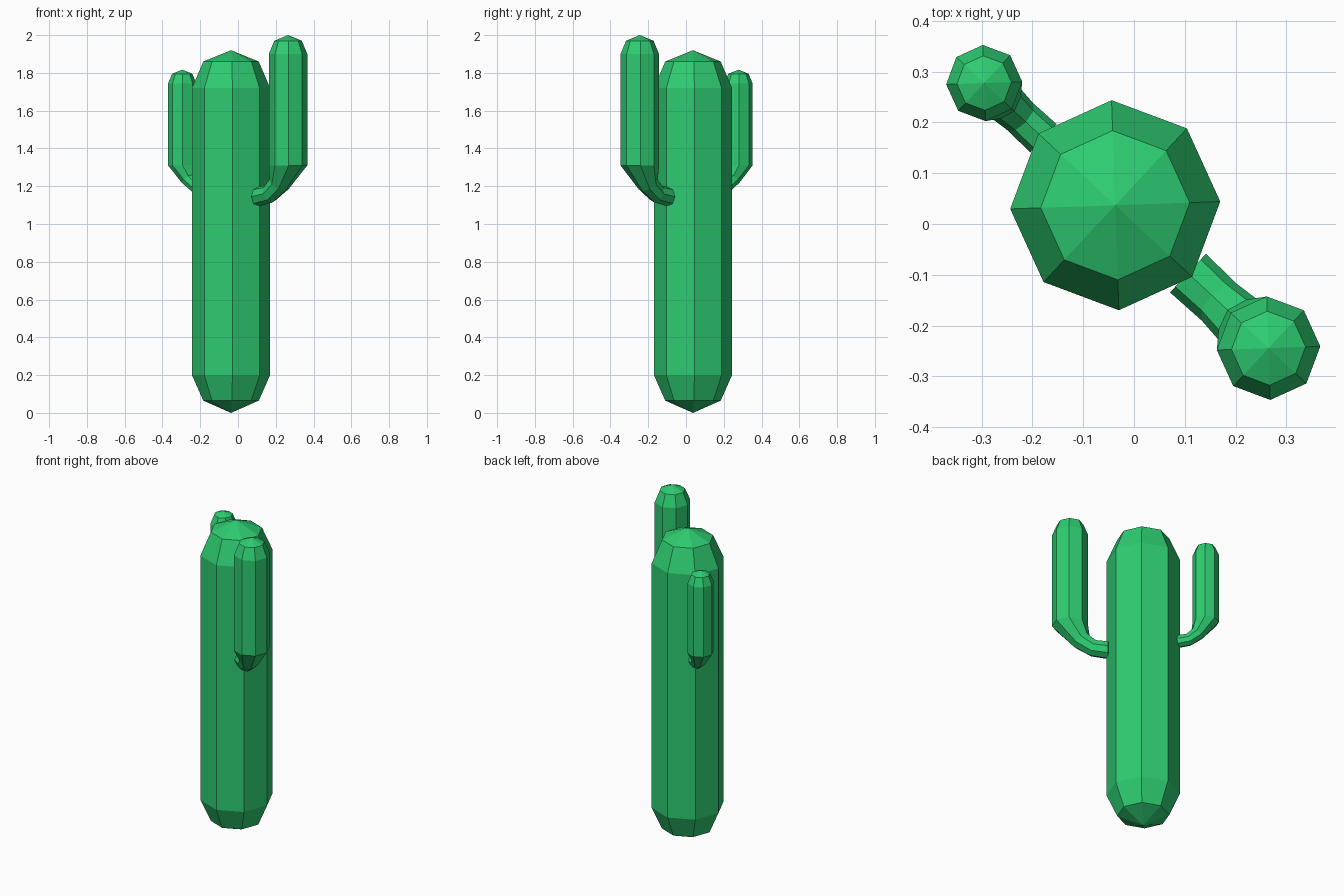
import bpy
import bmesh
from math import cos, sin, pi, radians
from mathutils import Vector

SIDES = 8
CENTRE = Vector((-0.037, 0.037, 0))
TWIST = radians(2)

old = bpy.data.objects.get("Cube")
if old:
    bpy.data.objects.remove(old, do_unlink=True)

green = bpy.data.materials.new("cactus green")
green.use_nodes = True
green.diffuse_color = (0.027, 0.604, 0.165, 1)
green.node_tree.nodes["Principled BSDF"].inputs["Base Color"].default_value = green.diffuse_color


def sweep(name, origin, heading, rings):
    """Skin octagons given as (reach, height, radius, tilt); radius 0 is a tip."""
    bm = bmesh.new()
    out = Vector((cos(heading), sin(heading), 0))
    side = Vector((-sin(heading), cos(heading), 0))
    up = Vector((0, 0, 1))
    loops = []
    for reach, height, radius, tilt in rings:
        mid = origin + out * reach + up * height
        axis = out * cos(radians(tilt)) + up * sin(radians(tilt))
        count = SIDES if radius else 1
        loops.append([bm.verts.new(mid + radius * (axis * cos(2 * pi * i / SIDES)
                                                   + side * sin(2 * pi * i / SIDES)))
                      for i in range(count)])
    for low, high in zip(loops, loops[1:]):
        for i in range(SIDES):
            j = (i + 1) % SIDES
            if len(low) == 1:
                bm.faces.new((low[0], high[j], high[i]))
            elif len(high) == 1:
                bm.faces.new((low[i], low[j], high[0]))
            else:
                bm.faces.new((low[i], low[j], high[j], high[i]))
    if len(loops[0]) > 1:
        bm.faces.new(loops[0])
    bmesh.ops.recalc_face_normals(bm, faces=bm.faces)
    mesh = bpy.data.meshes.new(name)
    bm.to_mesh(mesh)
    bm.free()
    mesh.materials.append(green)
    obj = bpy.data.objects.new(name, mesh)
    bpy.context.collection.objects.link(obj)
    return obj


# Trunk with bevelled, pointed ends
sweep("trunk", CENTRE, TWIST, [
    (0, 0, 0, 0), (0, 0.065, 0.147, 0), (0, 0.2, 0.207, 0),
    (0, 1.72, 0.207, 0), (0, 1.86, 0.147, 0), (0, 1.92, 0, 0)])

# Arm shape measured from the base of its upright column
ARM = [
    (-0.217, -0.165, 0.052, -90), (-0.133, -0.15, 0.05, -66),
    (-0.065, -0.1, 0.057, -38), (0, 0, 0.102, 0),
    (0, 0.59, 0.102, 0), (0, 0.66, 0.073, 0), (0, 0.69, 0, 0)]


def arm(name, heading, reach, scale):
    rings = [(reach + r * scale, 1.31 + h * scale, rad * scale, tilt)
             for r, h, rad, tilt in ARM]
    sweep(name, CENTRE, heading, rings)


arm("left_arm", radians(-43), 0.413, 1.0)
arm("right_arm", radians(137), 0.353, 0.735)
